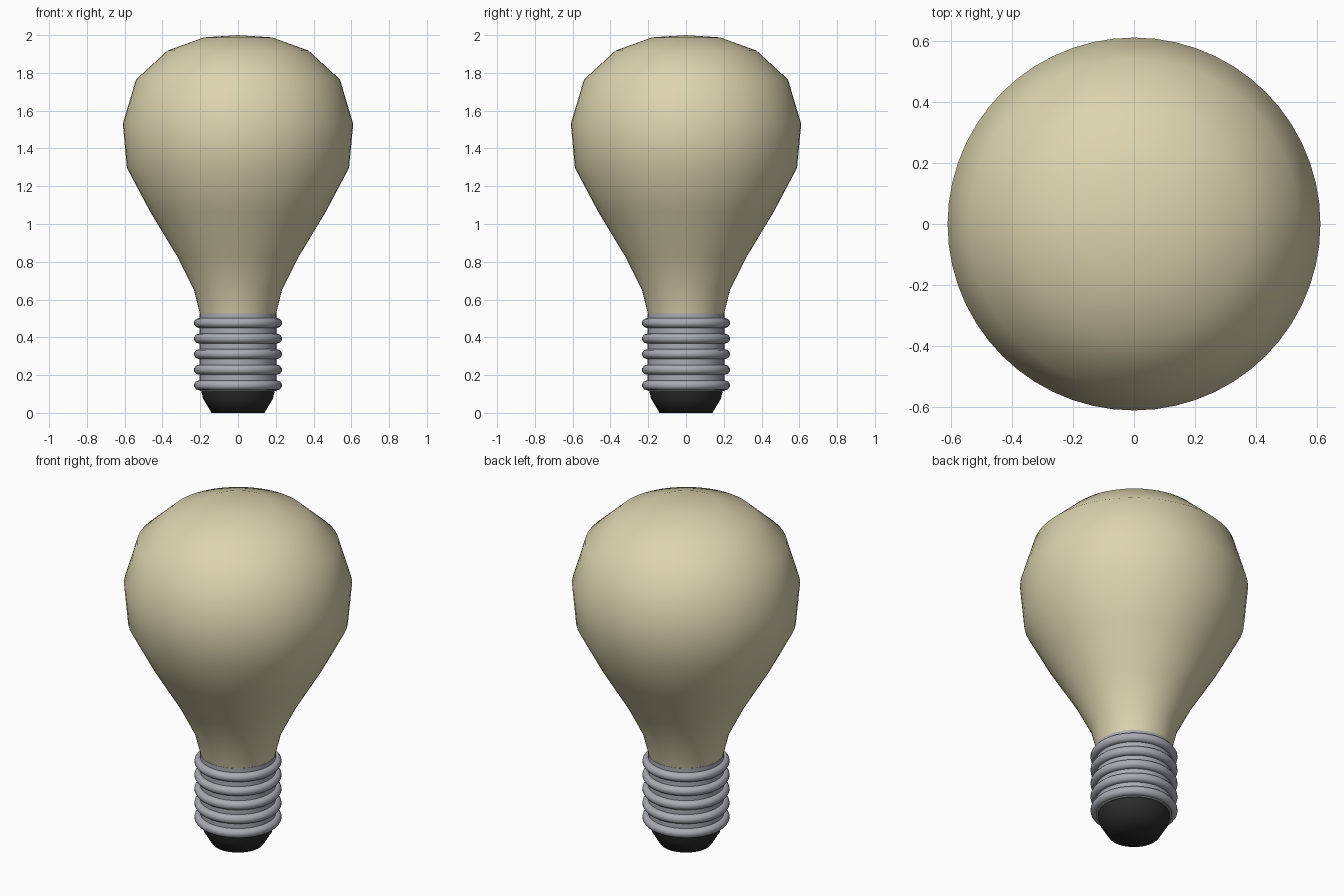
import bpy, bmesh, math

if "Cube" in bpy.data.objects:
    bpy.data.objects.remove(bpy.data.objects["Cube"])


def material(name, color):
    m = bpy.data.materials.new(name)
    m.diffuse_color = (*color, 1)
    m.use_nodes = True
    m.node_tree.nodes["Principled BSDF"].inputs["Base Color"].default_value = m.diffuse_color
    return m


glass_mat = material("warm glass", (0.72, 0.66, 0.43))
metal_mat = material("grey metal", (0.40, 0.41, 0.45))
black_mat = material("black insulator", (0.025, 0.025, 0.025))


def lathe(name, profile, mat, segments=56, closed=False, sharp=None):
    """Spin (radius, height) points, listed bottom to top, around z."""
    bm = bmesh.new()
    rings = []
    for r, z in profile:
        if r == 0:
            rings.append([bm.verts.new((0, 0, z))] * segments)
        else:
            rings.append([bm.verts.new((r * math.cos(a), r * math.sin(a), z))
                          for a in (math.tau * i / segments for i in range(segments))])
    pairs = list(zip(rings, rings[1:]))
    if closed:
        pairs.append((rings[-1], rings[0]))
    for low, high in pairs:
        for i in range(segments):
            j = (i + 1) % segments
            corners = list(dict.fromkeys((low[i], low[j], high[j], high[i])))
            bm.faces.new(corners)
    bmesh.ops.recalc_face_normals(bm, faces=bm.faces)
    me = bpy.data.meshes.new(name)
    bm.to_mesh(me)
    bm.free()
    me.materials.append(mat)
    me.shade_smooth()
    if sharp:
        me.set_sharp_from_angle(angle=math.radians(sharp))
    ob = bpy.data.objects.new(name, me)
    bpy.context.collection.objects.link(ob)
    return ob


# Glass bulb
lathe("glass_bulb", [(0.2, 0.52), (0.205, 0.54), (0.233, 0.652), (0.32, 0.825), (0.465, 1.065),
                     (0.588, 1.297), (0.61, 1.53), (0.54, 1.765), (0.373, 1.918),
                     (0.18, 1.988), (0, 2.0)], glass_mat)

# Metal screw cap
lathe("screw_cap", [(0, 0.115), (0.203, 0.115), (0.203, 0.525), (0, 0.525)], metal_mat, sharp=40)

# Thread rings
for k in range(5):
    z0 = 0.146 + 0.0825 * k
    section = [(0.207 + 0.026 * math.cos(a), z0 + 0.026 * math.sin(a))
               for a in (math.tau * (i + 0.5) / 10 for i in range(10))]
    lathe(f"thread_ring_{k + 1}", section, metal_mat, closed=True)

# Insulated foot
lathe("foot_insulator", [(0, 0), (0.14, 0), (0.185, 0.075), (0.196, 0.125), (0, 0.125)],
      black_mat, sharp=65)
